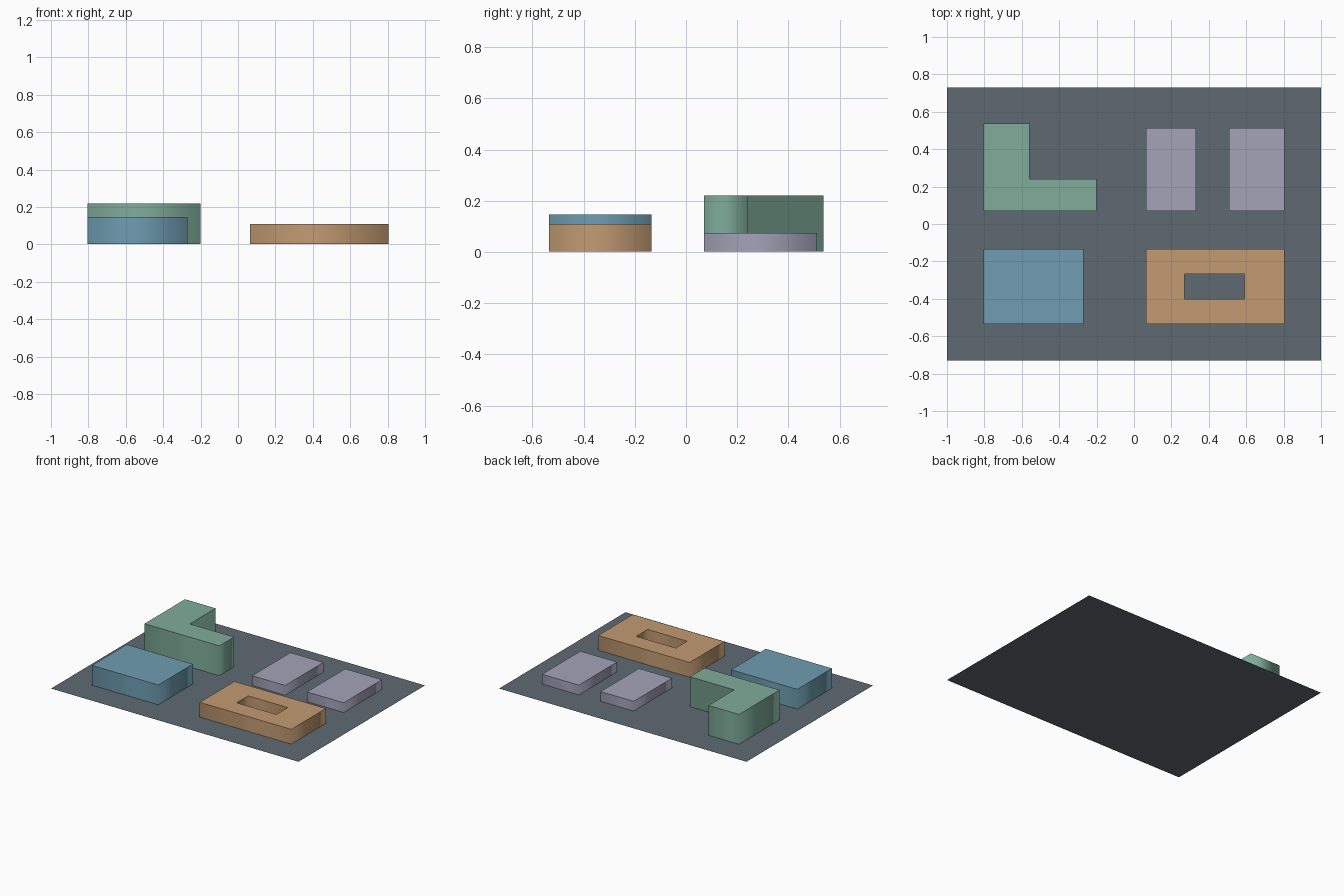
import bpy
import bmesh
from mathutils import Vector

cube = bpy.data.objects.get("Cube")
if cube:
    bpy.data.objects.remove(cube, do_unlink=True)

STOREY = 0.0367


def linear(c):
    c /= 255
    return c / 12.92 if c <= 0.04045 else ((c + 0.055) / 1.055) ** 2.4


def material(name, r, g, b):
    mat = bpy.data.materials.new(name)
    colour = (linear(r), linear(g), linear(b), 1)
    mat.diffuse_color = colour
    mat.use_nodes = True
    bsdf = mat.node_tree.nodes["Principled BSDF"]
    bsdf.inputs["Base Color"].default_value = colour
    bsdf.inputs["Roughness"].default_value = 0.9
    return mat


def finish(name, bm, mat):
    mesh = bpy.data.meshes.new(name)
    bm.to_mesh(mesh)
    bm.free()
    mesh.materials.append(mat)
    obj = bpy.data.objects.new(name, mesh)
    bpy.context.collection.objects.link(obj)
    return obj


def rect(x0, x1, y0, y1):
    return [(x0, y0), (x1, y0), (x1, y1), (x0, y1)]


def building(name, loops, storeys, mat, base=0.002):
    """Extrude footprint loops (outline, then courtyards); walls blend round corners, caps stay flat."""
    bm = bmesh.new()
    for z, up in ((base, -1), (storeys * STOREY, 1)):
        edges = []
        for loop in loops:
            verts = [bm.verts.new((x, y, z)) for x, y in loop]
            edges += [bm.edges.new((v, verts[i - 1])) for i, v in enumerate(verts)]
        bmesh.ops.triangle_fill(bm, edges=edges, use_beauty=True, normal=Vector((0, 0, up)))
    bm.verts.ensure_lookup_table()
    half, start = len(bm.verts) // 2, 0
    for loop in loops:
        n = len(loop)
        for i in range(n):
            a, b = start + i, start + (i + 1) % n
            wall = bm.faces.new([bm.verts[k] for k in (a, b, b + half, a + half)])
            wall.smooth = True
        start += n
    bmesh.ops.recalc_face_normals(bm, faces=bm.faces)
    return finish(name, bm, mat)


# Ground sheet
ground = bmesh.new()
ground.faces.new([ground.verts.new((x, y, 0)) for x, y in rect(-1, 1, -0.73, 0.73)])
finish("ground", ground, material("slate grey", 95, 106, 114))

# Plain block
building("plain_block", [rect(-0.805, -0.27, -0.535, -0.135)], 4, material("dusty blue", 111, 157, 178))

# Courtyard block
building("courtyard_block",
         [rect(0.065, 0.805, -0.535, -0.135), rect(0.27, 0.59, -0.40, -0.268)],
         3, material("tan", 194, 155, 114))

# L-shaped block
outline = [(-0.805, 0.07), (-0.20, 0.07), (-0.20, 0.24), (-0.558, 0.24), (-0.558, 0.538), (-0.805, 0.538)]
building("l_shaped_block", [outline], 6, material("sage green", 128, 173, 155))

# Pair of low blocks
lilac = material("lilac grey", 164, 163, 185)
for side, x0, x1 in (("inner", 0.065, 0.332), ("outer", 0.508, 0.805)):
    building(side + "_low_block", [rect(x0, x1, 0.07, 0.512)], 2, lilac)
